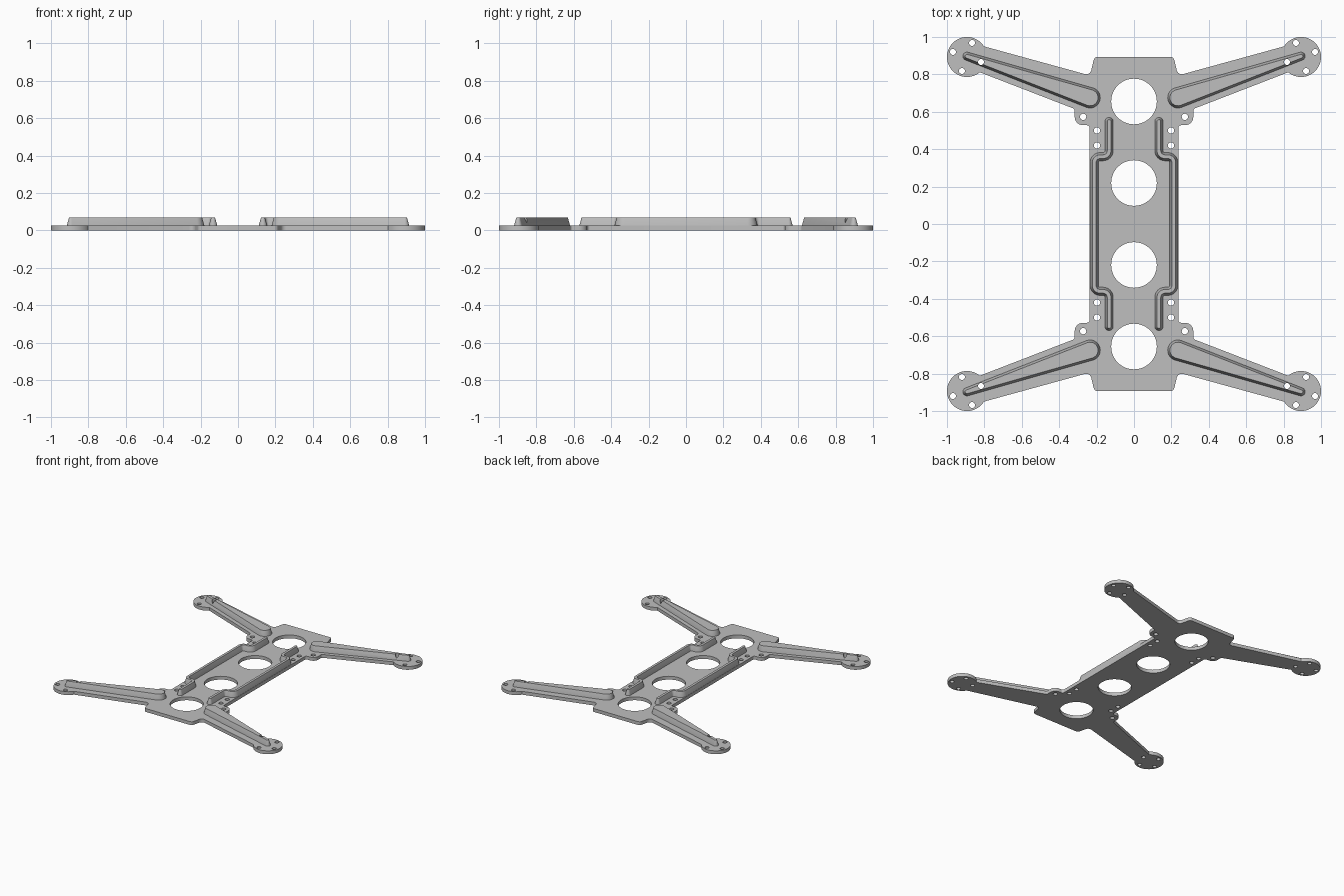
import bpy, bmesh
from math import cos, sin, tan, pi, radians
from mathutils import Vector

cube = bpy.data.objects.get("Cube")
if cube:
    bpy.data.objects.remove(cube, do_unlink=True)

PLATE, TOP = 0.027, 0.07      # plate thickness, rib height
PAD, PAD_R = 0.893, 0.107     # motor pad centre and radius
QUADRANTS = [(sx, sy, f"{fb}_{lr}") for sx, lr in ((1, "left"), (-1, "right"))
             for sy, fb in ((-1, "front"), (1, "back"))]

grey = bpy.data.materials.new("grey_plastic")
grey.use_nodes = True
grey.diffuse_color = (0.52, 0.52, 0.52, 1)
grey.node_tree.nodes["Principled BSDF"].inputs["Base Color"].default_value = grey.diffuse_color


def loft(name, layers):
    """Solid from stacked outlines: a list of (z, points)."""
    bm = bmesh.new()
    rings = [[bm.verts.new((p[0], p[1], z)) for p in pts] for z, pts in layers]
    n = len(rings[0])
    for low, high in zip(rings, rings[1:]):
        for i in range(n):
            j = (i + 1) % n
            bm.faces.new((low[i], low[j], high[j], high[i]))
    bm.faces.new(rings[0][::-1])
    bm.faces.new(rings[-1])
    bmesh.ops.recalc_face_normals(bm, faces=bm.faces)
    mesh = bpy.data.meshes.new(name)
    bm.to_mesh(mesh)
    bm.free()
    mesh.materials.append(grey)
    ob = bpy.data.objects.new(name, mesh)
    bpy.context.collection.objects.link(ob)
    return ob


def fillet(corners, closed=True, steps=6):
    """Round each (x, y, radius) corner of a polyline."""
    out, n = [], len(corners)
    for i, (x, y, r) in enumerate(corners):
        p = Vector((x, y))
        if r == 0 or (not closed and i in (0, n - 1)):
            out.append(p)
            continue
        a = (Vector(corners[i - 1][:2]) - p).normalized()
        b = (Vector(corners[(i + 1) % n][:2]) - p).normalized()
        half = a.angle(b) / 2
        centre = p + (a + b).normalized() * (r / sin(half))
        start = p + a * (r / tan(half)) - centre
        end = p + b * (r / tan(half)) - centre
        turn = start.angle_signed(end)    # clockwise positive
        for k in range(steps + 1):
            t = -turn * k / steps
            out.append(centre + Vector((start.x * cos(t) - start.y * sin(t),
                                        start.x * sin(t) + start.y * cos(t))))
    return out


def capsule(path, radii, inset=0.0, steps=12):
    """Outline around a path, with round ends."""
    left, right, n = [], [], len(path)
    for i, p in enumerate(path):
        d = (path[min(i + 1, n - 1)] - path[max(i - 1, 0)]).normalized()
        side = Vector((-d.y, d.x)) * (radii[i] - inset)
        left.append(p + side)
        right.append(p - side)

    def cap(p, edge):
        v = edge - p
        return [p + Vector((v.x * cos(t) + v.y * sin(t), v.y * cos(t) - v.x * sin(t)))
                for t in (pi * k / steps for k in range(1, steps))]
    return left + cap(path[-1], left[-1]) + right[::-1] + cap(path[0], right[0])


def rib(name, path, radii, sx, sy):
    base, crest = ([(p.x * sx, p.y * sy) for p in capsule(path, radii, inset)]
                   for inset in (0, 0.012))
    return loft(name, [(PLATE - 0.005, base), (PLATE, base), (TOP, crest)])


def drill(parts, x, y, r, sides):
    pts = [(x + r * cos(2 * pi * k / sides), y + r * sin(2 * pi * k / sides))
           for k in range(sides)]
    cutter = loft("cutter", [(-0.1, pts), (0.2, pts)])
    cutter.hide_render = True
    for ob in parts:
        mod = ob.modifiers.new("hole", 'BOOLEAN')
        mod.operation, mod.solver, mod.object = 'DIFFERENCE', 'EXACT', cutter
        bpy.context.view_layer.objects.active = ob
        bpy.ops.object.modifier_apply(modifier=mod.name)
    bpy.data.objects.remove(cutter, do_unlink=True)


# Base plate: one quarter outline with ear, arm, round pad and end tab
pad_arc = [(PAD + PAD_R * cos(radians(a)), PAD + PAD_R * sin(radians(a)), 0)
           for a in (-130 + 278 * k / 40 for k in range(41))]
quarter = [(0.237, 0.528, 0.015), (0.317, 0.528, 0.044), (0.317, 0.615, 0.015),
           *pad_arc, (0.235, 0.794, 0.028), (0.212, 0.893, 0.022)]
half = [(x, -y, r) for x, y, r in reversed(quarter)] + quarter
outline = fillet(half + [(-x, -y, r) for x, y, r in half])
plate = loft("base_plate", [(0, outline), (PLATE, outline)])
parts = [plate]

# Lightening holes down the middle
for y in (-0.655, -0.219, 0.219, 0.655):
    drill([plate], 0, y, 0.122, 48)

# Tapered rib and screw holes on each arm
arm_path = [Vector((0.235, 0.675)), Vector((PAD, 0.897))]
for sx, sy, label in QUADRANTS:
    arm_rib = rib(f"arm_rib_{label}", arm_path, [0.055, 0.022], sx, sy)
    parts.append(arm_rib)
    for dx, dy in ((-0.027, 0.075), (0.075, 0.027), (0.027, -0.075)):
        drill([plate], sx * (PAD + dx), sy * (PAD + dy), 0.016, 16)
    drill([plate, arm_rib], sx * (PAD - 0.075), sy * (PAD - 0.027), 0.016, 16)
    for x, y in ((0.198, 0.50), (0.198, 0.42), (0.272, 0.573)):
        drill([plate], sx * x, sy * y, 0.017, 16)

# Stepped stiffening rib along each side of the body
step = [(0.133, 0.548, 0), (0.133, 0.36, 0.032), (0.213, 0.36, 0.032)]
side_path = fillet(step + [(x, -y, r) for x, y, r in reversed(step)], closed=False)
for sx, side in ((1, "left"), (-1, "right")):
    parts.append(rib(f"body_rib_{side}", side_path, [0.022] * len(side_path), sx, 1))

# Smooth the rounded walls, keep edges sharp
bpy.ops.object.select_all(action='DESELECT')
for ob in parts:
    ob.select_set(True)
bpy.context.view_layer.objects.active = plate
bpy.ops.object.shade_smooth_by_angle(angle=radians(30))
